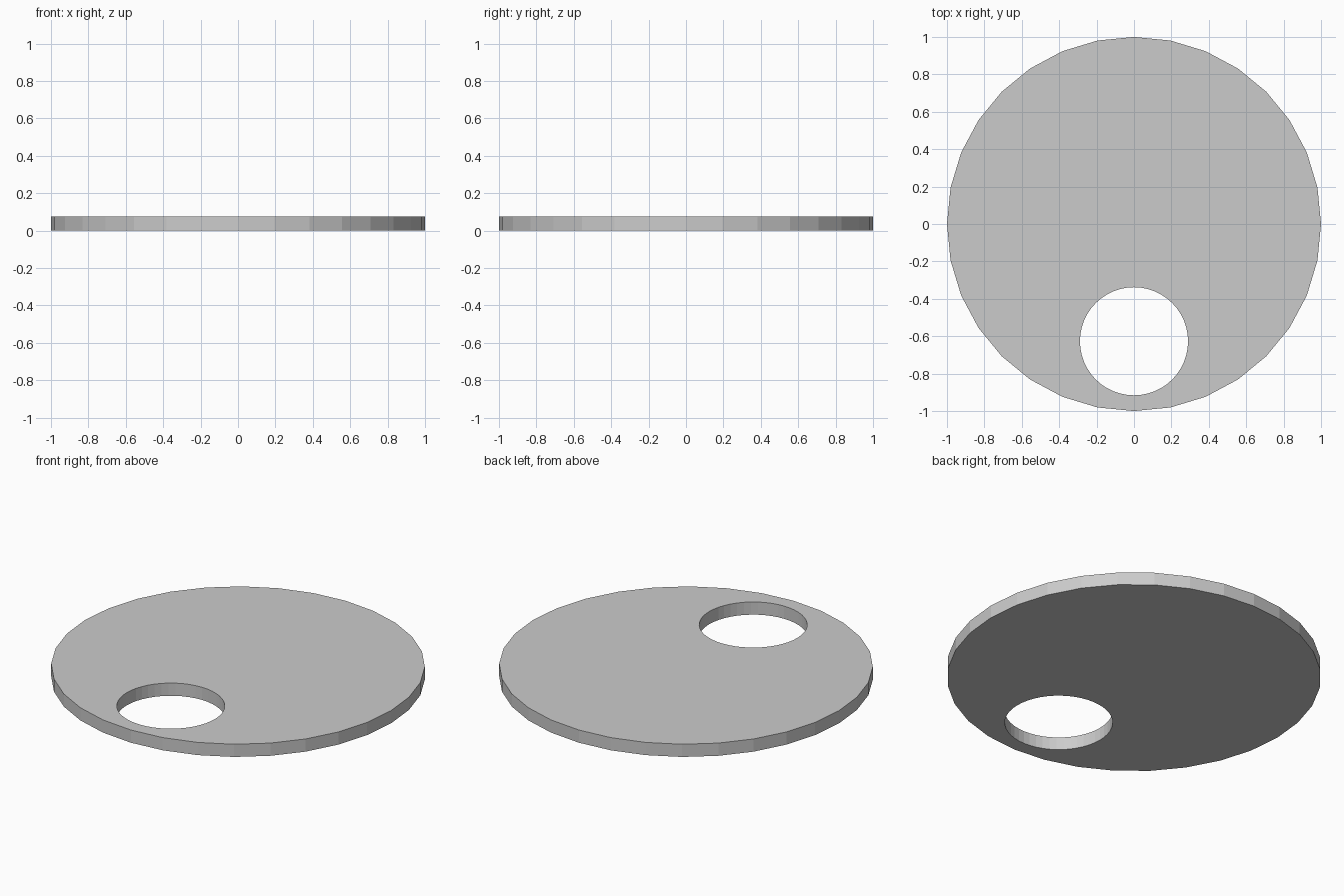
import bpy

if "Cube" in bpy.data.objects:
    bpy.data.objects.remove(bpy.data.objects["Cube"])

THICKNESS = 0.075


def cylinder(name, radius, depth, location, sides):
    bpy.ops.mesh.primitive_cylinder_add(
        vertices=sides, radius=radius, depth=depth, location=location)
    obj = bpy.context.object
    obj.name = name
    return obj


# Thin flat disc standing on z = 0
disc = cylinder("disc", 1.0, THICKNESS, (0, 0, THICKNESS / 2), 32)

# Off-centre round hole near the front edge
cutter = cylinder("hole_cutter", 0.289, 0.4, (0, -0.627, THICKNESS / 2), 48)
cutter.hide_render = True
cutter.display_type = 'WIRE'

hole = disc.modifiers.new("hole", 'BOOLEAN')
hole.operation = 'DIFFERENCE'
hole.solver = 'EXACT'
hole.object = cutter
